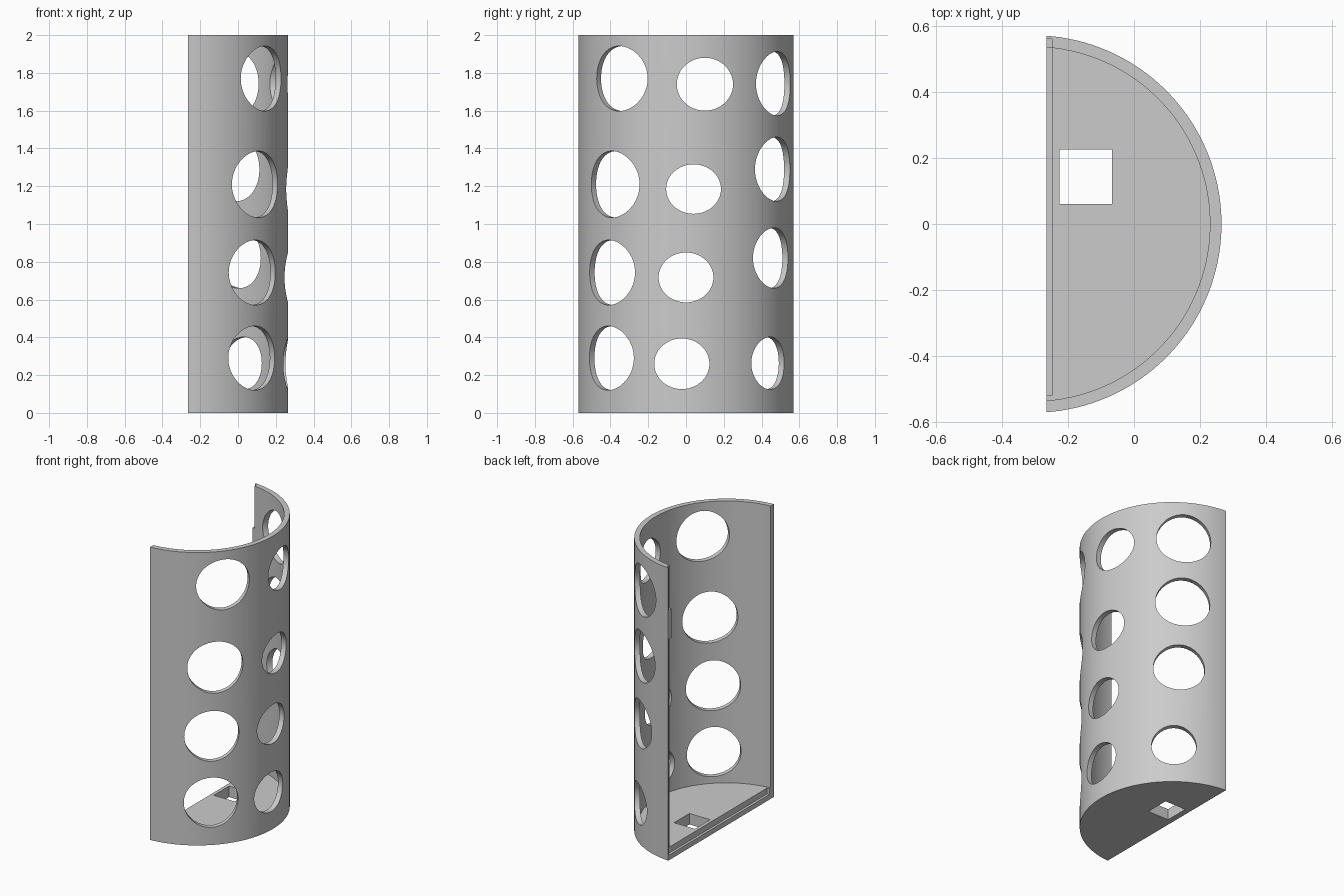
import bpy, bmesh
from math import acos, cos, sin, radians
from mathutils import Matrix, Vector

if "Cube" in bpy.data.objects:
    bpy.data.objects.remove(bpy.data.objects["Cube"], do_unlink=True)

RADIUS, WALL, FLOOR, HEIGHT = 0.5715, 0.035, 0.075, 2.0
BACK = -0.265                      # open flat side
AXIS = 0.265 - RADIUS              # x of the tube's centre line


def make_object(name, bm):
    bmesh.ops.recalc_face_normals(bm, faces=bm.faces)
    mesh = bpy.data.meshes.new(name)
    bm.to_mesh(mesh)
    bm.free()
    obj = bpy.data.objects.new(name, mesh)
    bpy.context.collection.objects.link(obj)
    return obj


def box(x0, x1, y0, y1, z0, z1):
    bm = bmesh.new()
    size = Vector((x1 - x0, y1 - y0, z1 - z0))
    centre = Vector((x0 + x1, y0 + y1, z0 + z1)) / 2
    bmesh.ops.create_cube(bm, size=1, matrix=Matrix.Translation(centre) @ Matrix.Diagonal(size).to_4x4())
    return make_object("cutter", bm)


def cylinder(matrix, depth, segments):
    bm = bmesh.new()
    bmesh.ops.create_cone(bm, cap_ends=True, segments=segments, radius1=1, radius2=1,
                          depth=depth, matrix=matrix)
    return make_object("cutter", bm)


def cut(target, cutter):
    cutter.hide_render = True
    mod = target.modifiers.new("cut", 'BOOLEAN')
    mod.operation, mod.solver, mod.object = 'DIFFERENCE', 'EXACT', cutter
    bpy.context.view_layer.objects.active = target
    bpy.ops.object.modifier_apply(modifier=mod.name)
    bpy.data.objects.remove(cutter, do_unlink=True)


def hole(target, angle, origin, z, half_width, half_height):
    # horizontal elliptical bore pointing outward at the given angle
    direction = Vector((cos(angle), sin(angle), 0))
    centre = origin + direction * RADIUS + Vector((0, 0, z))
    matrix = (Matrix.Translation(centre) @ Matrix.Rotation(angle, 4, 'Z')
              @ Matrix.Rotation(radians(90), 4, 'Y')
              @ Matrix.Diagonal((half_height, half_width, 1, 1)))
    cut(target, cylinder(matrix, 0.5, 64))


# Solid half round
bm = bmesh.new()
end, steps = acos((BACK - AXIS) / RADIUS), 72
arc = [end * (2 * i / steps - 1) for i in range(steps + 1)]
face = bm.faces.new([bm.verts.new((AXIS + RADIUS * cos(a), RADIUS * sin(a), 0)) for a in arc])
top = bmesh.ops.extrude_face_region(bm, geom=[face])["geom"]
bmesh.ops.translate(bm, vec=(0, 0, HEIGHT), verts=[v for v in top if isinstance(v, bmesh.types.BMVert)])
shell = make_object("half_tube_shell", bm)

# Hollow inside above the floor
inner = RADIUS - WALL
cut(shell, cylinder(Matrix.Translation((AXIS, 0, FLOOR + HEIGHT / 2))
                    @ Matrix.Diagonal((inner, inner, 1, 1)), HEIGHT, 144))

# Rebate along the open side, interrupted by a small catch
for z0, z1 in ((0.035, 1.51), (1.71, 2.1)):
    cut(shell, box(BACK - 0.05, -0.248, -0.52, 0.56, z0, z1))

# Square opening in the floor
cut(shell, box(-0.225, -0.067, 0.06, 0.225, -0.1, 0.3))

# Side holes: angle in degrees, height, radius
axis = Vector((AXIS, 0, 0))
for angle, z, r in ((-38.3, 1.77, 0.172), (-43.4, 1.21, 0.176), (-45.7, 0.743, 0.172),
                    (-46.2, 0.29, 0.17), (57.7, 1.743, 0.17), (57, 1.29, 0.17),
                    (54.6, 0.82, 0.16), (51.3, 0.263, 0.139)):
    hole(shell, radians(angle), axis, z, r, r)

# Middle holes: sideways offset, height, half width, half height
for y, z, w, h in ((0.1, 1.74, 0.149, 0.14), (0.04, 1.185, 0.145, 0.131),
                   (0, 0.717, 0.145, 0.132), (-0.022, 0.26, 0.146, 0.134)):
    hole(shell, 0, axis + Vector((0, y, 0)), z, w, h)

# Grey material
grey = bpy.data.materials.new("plain grey")
grey.use_nodes = True
colour = (0.6, 0.6, 0.6, 1)
grey.diffuse_color = colour
grey.node_tree.nodes["Principled BSDF"].inputs["Base Color"].default_value = colour
shell.data.materials.clear()
shell.data.materials.append(grey)

# Smooth curved walls, crisp edges
bpy.ops.object.select_all(action='DESELECT')
shell.select_set(True)
bpy.context.view_layer.objects.active = shell
bpy.ops.object.shade_smooth_by_angle(angle=radians(30))
